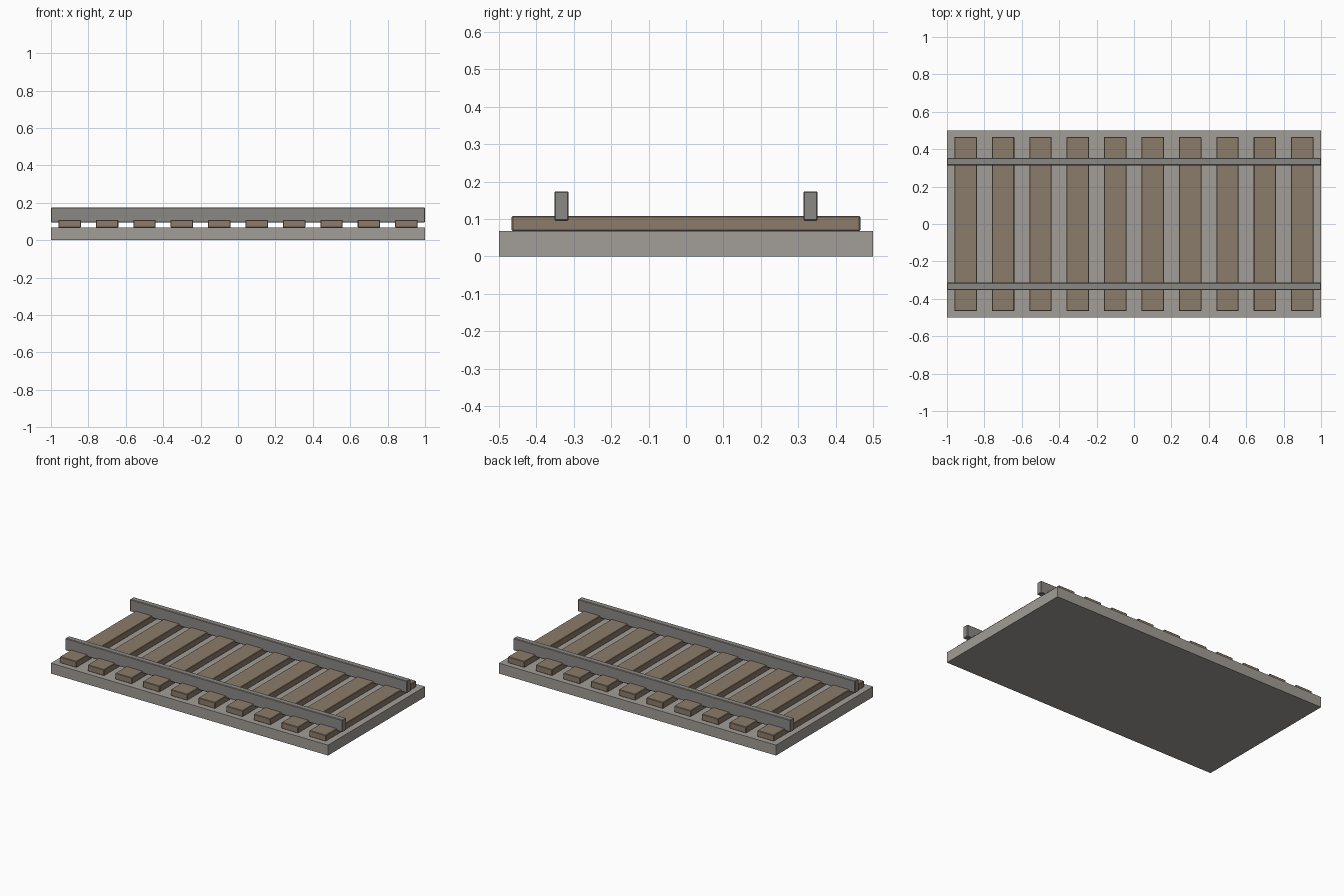
import bpy

if "Cube" in bpy.data.objects:
    bpy.data.objects.remove(bpy.data.objects["Cube"])


def material(name, color):
    m = bpy.data.materials.new(name)
    m.diffuse_color = color
    m.use_nodes = True
    m.node_tree.nodes["Principled BSDF"].inputs["Base Color"].default_value = m.diffuse_color
    return m


def box(name, lo, hi, mat=None, bevel=0.0):
    bpy.ops.mesh.primitive_cube_add(
        size=1, location=[(a + b) / 2 for a, b in zip(lo, hi)])
    ob = bpy.context.object
    ob.name = name
    ob.scale = [b - a for a, b in zip(lo, hi)]
    bpy.ops.object.transform_apply(location=False, rotation=False, scale=True)
    if mat:
        ob.data.materials.append(mat)
    if bevel:
        mod = ob.modifiers.new("edge_bevel", 'BEVEL')
        mod.width = bevel
        mod.segments = 1
    return ob


stone = material("ballast_stone", (0.36, 0.34, 0.31, 1))
wood = material("sleeper_wood", (0.26, 0.20, 0.145, 1))
steel = material("rail_steel", (0.26, 0.25, 0.235, 1))

# Ballast bed
box("ballast_bed", (-1, -0.5, 0), (1, 0.5, 0.068), stone)

# Ten wooden sleepers resting on the bed
for i in range(10):
    x = -0.9 + 0.2 * i
    box(f"sleeper_{i + 1}", (x - 0.06, -0.466, 0.067), (x + 0.06, 0.466, 0.108), wood, 0.003)

# Two rails, sunk slightly into the sleepers
for side, y in (("front", -0.333), ("back", 0.333)):
    box(f"{side}_rail", (-1, y - 0.019, 0.095), (1, y + 0.019, 0.174), steel, 0.003)
